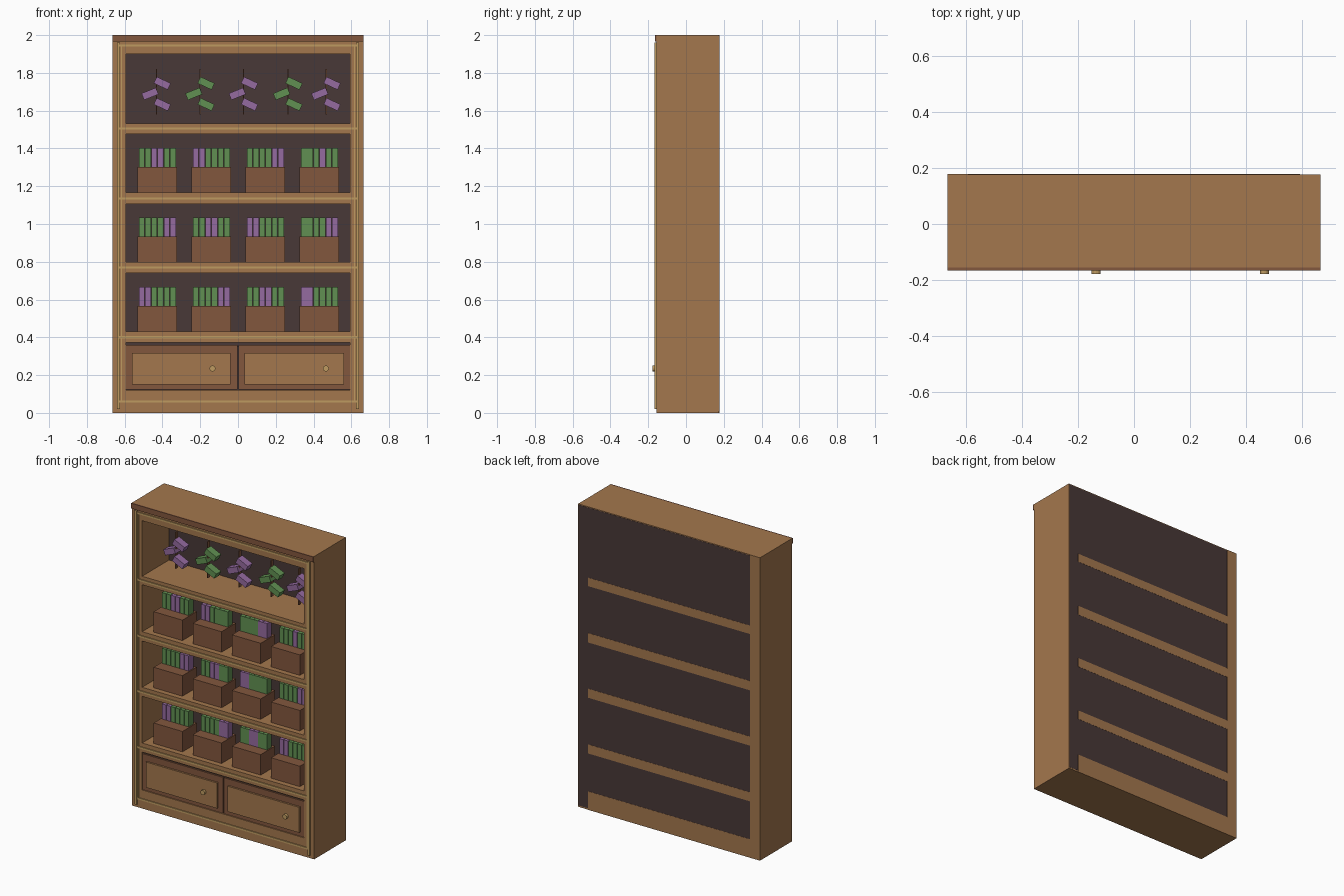
import bpy, bmesh
from math import radians
from mathutils import Matrix, Vector

cube = bpy.data.objects.get("Cube")
if cube:
    bpy.data.objects.remove(cube, do_unlink=True)


def material(name, r, g, b):
    m = bpy.data.materials.new(name)
    m.use_nodes = True
    m.diffuse_color = (r, g, b, 1)
    m.node_tree.nodes["Principled BSDF"].inputs["Base Color"].default_value = (r, g, b, 1)
    return m


WOOD = material("light wood", .37, .185, .075)
BROWN = material("brown wood", .225, .095, .048)
DARK = material("dark panel", .066, .04, .038)
GREEN = material("green", .12, .28, .085)
PURPLE = material("purple", .30, .145, .35)
GOLD = material("gold trim", .52, .33, .12)


def finish(name, bm, mat):
    mesh = bpy.data.meshes.new(name)
    bm.to_mesh(mesh)
    bm.free()
    mesh.materials.append(mat)
    ob = bpy.data.objects.new(name, mesh)
    bpy.context.collection.objects.link(ob)
    return ob


def add_box(bm, x, y, z, tilt=0):
    """Box from (low, high) ranges, tilted about the depth axis."""
    mid = Vector([(a + b) / 2 for a, b in (x, y, z)])
    size = [b - a for a, b in (x, y, z)]
    mat = Matrix.Translation(mid) @ Matrix.Rotation(radians(tilt), 4, 'Y') @ Matrix.Diagonal((*size, 1))
    bmesh.ops.create_cube(bm, size=1, matrix=mat)


def boxes(name, mat, *parts):
    bm = bmesh.new()
    for p in parts:
        add_box(bm, *p)
    return finish(name, bm, mat)


W, INNER = .665, .592
FRONT, BACK = -.155, .178
# Openings from bottom to top: drawers, three shelves, display bay
bays = [(.122, .372), (.432, .74), (.80, 1.105), (1.167, 1.477), (1.533, 1.9)]

# Carcass
boxes("right_side", WOOD, ((-W, -INNER), (FRONT, BACK), (0, 2)))
boxes("left_side", WOOD, ((INNER, W), (FRONT, BACK - .002), (0, 2)))
boxes("top_board", WOOD, ((-INNER, INNER), (FRONT, BACK - .002), (bays[-1][1], 2)))
boxes("base_board", WOOD, ((-INNER, INNER), (FRONT, BACK), (0, bays[0][0])))
for low, high in zip(bays, bays[1:]):
    boxes("shelf", WOOD, ((-INNER, INNER), (FRONT, BACK), (low[1], high[0])))
boxes("back_panel", DARK, ((-W + .01, W - .005), (.125, BACK - .001), (.01, 1.995)))
boxes("cornice", BROWN, ((-W, W), (-.165, FRONT), (1.965, 2)))

# Gold moulding on the face
boxes("upright_trim", GOLD, *[((s * .632 - .008, s * .632 + .008), (-.166, FRONT), (.02, 1.96))
                              for s in (-1, 1)])
boxes("cross_trim", GOLD, *[((-.624, .624), (-.161, FRONT), (z - .006, z + .006))
                            for z in (.06, .40, .77, 1.135, 1.505, 1.945)])
boxes("inner_trim", GOLD, *[((s * .617 - .003, s * .617 + .003), (-.161, FRONT), (.06, 1.945))
                            for s in (-1, 1)])

# Drawers
for side, x0, x1, p0, p1, knob in (("right", -INNER, -.003, -.56, -.04, -.135),
                                   ("left", .003, INNER, .035, .56, .465)):
    boxes(side + "_drawer", BROWN, ((x0, x1), (-.15, .12), (.123, .36)))
    boxes(side + "_drawer_panel", WOOD, ((p0, p1), (-.162, -.15), (.15, .318)))
    bm = bmesh.new()
    bmesh.ops.create_cone(bm, cap_ends=True, segments=12, radius1=.016, radius2=.016, depth=.018,
                          matrix=Matrix.Translation((knob, -.169, .235)) @ Matrix.Rotation(radians(90), 4, 'X'))
    finish(side + "_drawer_knob", bm, GOLD)
boxes("drawer_gap", DARK, ((-INNER, INNER), (-.14, .12), (.35, .372)))

# Baskets with six books each, bottom shelf first
rows = [("PPGGGG", "GGGGPP", "GGPPGG", "PPGGGG"),
        ("GGGGPP", "GGPPGG", "PPGGGG", "GGGGPP"),
        ("GGPPGG", "PPGGGG", "GGGGPP", "GGGPGG")]
for (floor, _), row in zip(bays[1:4], rows):
    for i, pattern in enumerate(row):
        cx = -.427 + i * .286
        boxes("basket", BROWN, ((cx - .105, cx + .105), (-.12, .03), (floor, floor + .135)))
        for mat, key in ((GREEN, "G"), (PURPLE, "P")):
            books = []
            for k, c in enumerate(pattern):
                if c == key:
                    x = cx - .099 + k * .033
                    books.append(((x + .001, x + .032), (-.045, .005), (floor + .1, floor + .235)))
            boxes("books", mat, *books)

# Hanging rods with tilted bundles
for x, mat in ((-.432, PURPLE), (-.2, GREEN), (.03, PURPLE), (.265, GREEN), (.467, PURPLE)):
    boxes("hanging_rod", BROWN, ((x - .003, x + .003), (-.035, -.012), (1.58, 1.82)))
    bundles = []
    for dx, z, tilt in ((.031, 1.745, 25), (-.034, 1.689, -22), (.031, 1.633, 25)):
        bundles.append(((x + dx - .041, x + dx + .041), (-.05, 0), (z - .019, z + .019), tilt))
    boxes("hanging_bundles", mat, *bundles)
